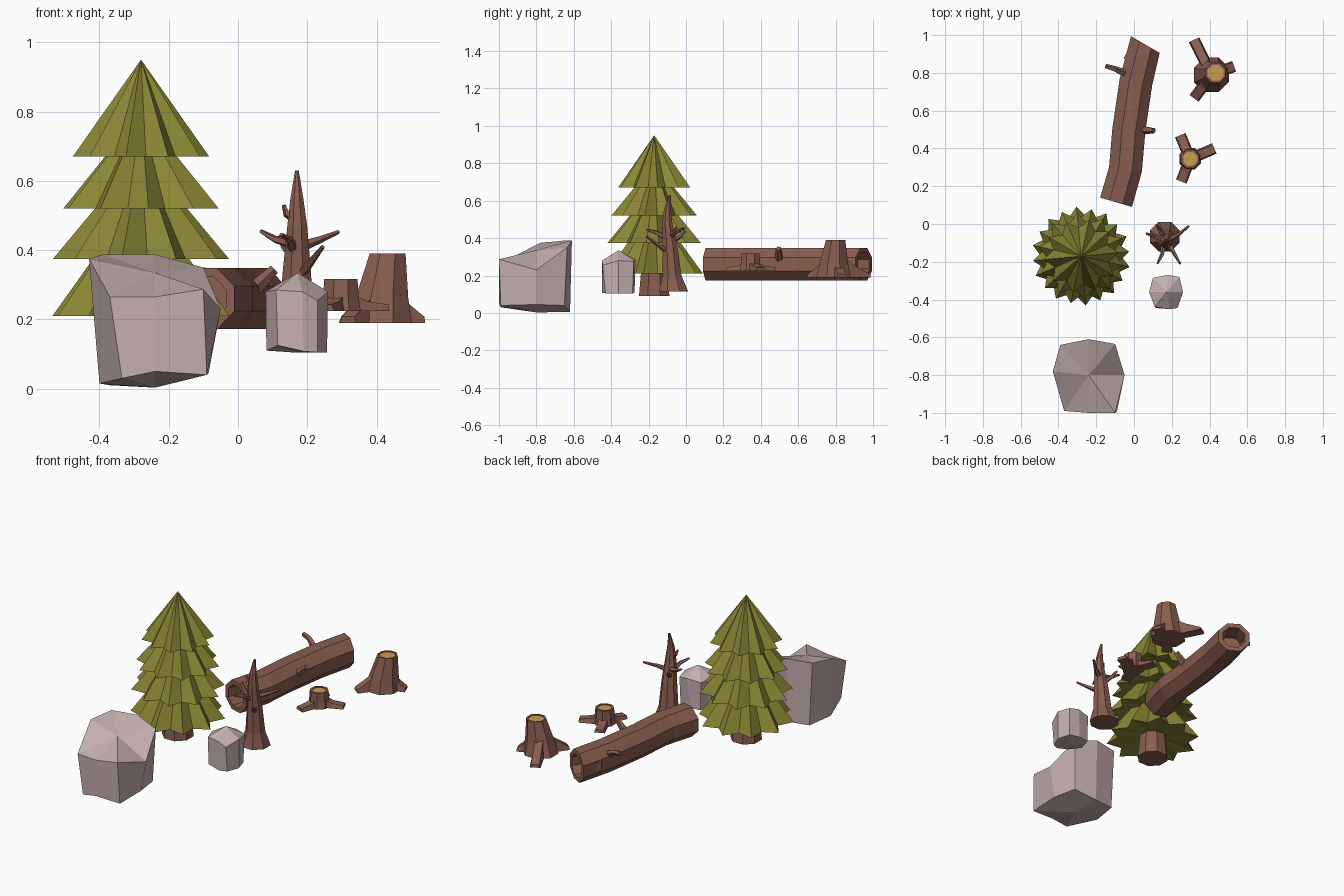
import bpy, bmesh, math
from mathutils import Vector


def material(name, rgb):
    m = bpy.data.materials.new(name)
    m.diffuse_color = (*rgb, 1)
    return m


GREEN = material("needles", (0.25, 0.235, 0.035))
BARK = material("bark", (0.25, 0.11, 0.08))
CUT = material("cut_wood", (0.60, 0.34, 0.09))
STONE = material("stone", (0.56, 0.43, 0.43))


def loft(name, rings, mat, top=None, bottom=None):
    """Skin rings of equal length; ends are flat, or fans to a point."""
    bm = bmesh.new()
    rows = [[bm.verts.new(p) for p in r] for r in rings]
    n = len(rows[0])
    for a, b in zip(rows, rows[1:]):
        for i in range(n):
            j = (i + 1) % n
            bm.faces.new((a[i], a[j], b[j], b[i]))
    for row, tip in ((rows[0], bottom), (rows[-1], top)):
        if tip is None:
            bm.faces.new(row)
        else:
            v = bm.verts.new(tip)
            for i in range(n):
                bm.faces.new((row[i], row[(i + 1) % n], v))
    bmesh.ops.recalc_face_normals(bm, faces=bm.faces)
    me = bpy.data.meshes.new(name)
    bm.to_mesh(me)
    bm.free()
    me.materials.append(mat)
    ob = bpy.data.objects.new(name, me)
    bpy.context.collection.objects.link(ob)
    return ob


def ring(c, r, n=8, axis=(0, 0, 1), turn=0.5):
    q = Vector(axis).to_track_quat('Z', 'Y')
    return [Vector(c) + q @ Vector((r * math.cos((i + turn) * math.tau / n),
                                    r * math.sin((i + turn) * math.tau / n), 0))
            for i in range(n)]


def branch(name, path, radii, n=5):
    pts = [Vector(p) for p in path]
    rings = []
    for i, p in enumerate(pts):
        d = pts[min(i + 1, len(pts) - 1)] - pts[max(i - 1, 0)]
        rings.append(ring(p, radii[i], n, d))
    return loft(name, rings, BARK)


# Pine: trunk and four star-edged tiers
px, py = -0.28, -0.17
loft("pine_trunk", [ring((px, py, 0.09), 0.088), ring((px, py, 0.4), 0.06)], BARK)
N = 10
for k, (tip, rim, rad) in enumerate([(0.95, 0.67, 0.198), (0.80, 0.52, 0.23),
                                     (0.68, 0.375, 0.255), (0.57, 0.21, 0.262)]):
    star = []
    for i in range(2 * N):
        a = (i + k + 0.3) * math.pi / N
        r = rad * (1 if i % 2 == 0 else 0.76)
        star.append((px + r * math.cos(a), py + r * math.sin(a), rim))
    loft(f"pine_tier_{k + 1}", [star], GREEN, top=(px, py, tip),
         bottom=(px, py, rim + 0.03))

# Dead tree
trunk = [(0.163, -0.067, 0.115), (0.168, -0.075, 0.2), (0.17, -0.085, 0.35),
         (0.171, -0.1, 0.47), (0.17, -0.1, 0.55), (0.17, -0.085, 0.63)]
loft("dead_trunk", [ring(p, r) for p, r in
                    zip(trunk, (0.085, 0.055, 0.043, 0.031, 0.02, 0.006))], BARK)
twigs = [
    [(0.16, -0.08, 0.42), (0.11, -0.07, 0.43), (0.065, -0.05, 0.455)],
    [(0.18, -0.085, 0.41), (0.235, -0.055, 0.43), (0.29, -0.01, 0.453)],
    [(0.18, -0.10, 0.33), (0.21, -0.15, 0.365), (0.245, -0.21, 0.41)],
    [(0.16, -0.10, 0.40), (0.15, -0.16, 0.43), (0.125, -0.21, 0.445)],
    [(0.17, -0.1, 0.49), (0.14, -0.105, 0.505), (0.132, -0.11, 0.53)],
    [(0.165, -0.08, 0.38), (0.135, -0.03, 0.41), (0.12, -0.005, 0.44)]]
for i, t in enumerate(twigs):
    branch(f"dead_twig_{i + 1}", t, (0.017, 0.011, 0.006))

# Fallen log, hollowed at both ends
axis = [Vector(v) for v in [(-0.095, 0.115, 0.26), (-0.045, 0.29, 0.26),
                            (-0.027, 0.5, 0.26), (0.01, 0.75, 0.26), (0.06, 0.95, 0.26)]]
tang = [Vector(v).normalized() for v in [(0.28, 0.96, 0), (0.15, 1, 0), (0.1, 1, 0),
                                         (0.2, 1, 0), (0.5, 0.86, 0)]]
shell = [ring(c, 0.095, axis=t) for c, t in zip(axis, tang)]
front_hole = [ring(axis[0] + tang[0] * d, 0.068, axis=tang[0]) for d in (0.12, 0)]
back_hole = [ring(axis[-1] - tang[-1] * d, 0.068, axis=tang[-1]) for d in (0, 0.12)]
loft("fallen_log", front_hole + shell + back_hole, BARK)
branch("log_stub_left", [(-0.03, 0.79, 0.29), (-0.10, 0.82, 0.335), (-0.15, 0.835, 0.345)],
       (0.022, 0.016, 0.013))
branch("log_stub_right", [(0.0, 0.5, 0.26), (0.06, 0.497, 0.30), (0.105, 0.495, 0.345)],
       (0.028, 0.022, 0.015))


# Stumps: flared body, sunken cut face, three wedge roots
def stump(name, x, y, z, body, cut, roots, rise):
    rings = [ring((x + dx, y + dy, z + h), r) for dx, dy, h, r in body]
    dx, dy, h, r = body[-1]
    rings.append(ring((x + dx, y + dy, z + h), cut))
    loft(name + "_body", rings + [ring((x + dx, y + dy, z + h - 0.012), cut)], BARK)
    loft(name + "_cut_face", [ring((x + dx, y + dy, z + h - 0.015), cut),
                              ring((x + dx, y + dy, z + h - 0.004), cut)], CUT)
    for i, (tx, ty) in enumerate(roots):
        c, tip = Vector((x, y, z)), Vector((tx, ty, z))
        d = (tip - c).normalized()
        s = Vector((-d.y, d.x, 0)) * 0.03
        up = Vector((0, 0, 1))
        mid = c.lerp(tip, 0.55)
        sections = [[p - s, p + s, p + s * 0.75 + up * hh, p - s * 0.75 + up * hh]
                    for p, hh in ((c, rise), (mid, rise * 0.45), (tip, 0.018))]
        loft(f"{name}_root_{i + 1}", sections, BARK)


stump("tall_stump", 0.41, 0.79, 0.19,
      [(0, 0, 0, 0.1), (0.005, 0, 0.07, 0.083), (0.022, 0.01, 0.2, 0.056)], 0.045,
      [(0.318, 0.975), (0.53, 0.835), (0.318, 0.665)], 0.14)
stump("short_stump", 0.297, 0.345, 0.225,
      [(0, 0, 0, 0.062), (0, 0, 0.035, 0.056), (0, 0, 0.092, 0.052)], 0.039,
      [(0.245, 0.47), (0.425, 0.4), (0.25, 0.225)], 0.06)

# Boulders: eight-sided, uneven rims
loft("large_boulder", [
    [(-0.335, -0.99, 0.03), (-0.24, -1.0, 0.05), (-0.09, -0.99, 0.04), (-0.085, -0.8, 0.045),
     (-0.11, -0.65, 0.04), (-0.24, -0.62, 0.005), (-0.37, -0.64, 0.01), (-0.40, -0.8, 0.015)],
    [(-0.37, -0.99, 0.265), (-0.24, -1.0, 0.265), (-0.1, -1.0, 0.287), (-0.05, -0.8, 0.23),
     (-0.1, -0.635, 0.35), (-0.24, -0.61, 0.388), (-0.39, -0.64, 0.388), (-0.43, -0.78, 0.375)]],
    STONE, top=(-0.24, -0.8, 0.335), bottom=(-0.24, -0.8, 0.003))
loft("small_boulder", [
    [(0.115, -0.445, 0.125), (0.19, -0.45, 0.108), (0.23, -0.43, 0.105), (0.257, -0.36, 0.105),
     (0.235, -0.285, 0.105), (0.17, -0.275, 0.11), (0.105, -0.285, 0.11), (0.082, -0.36, 0.11)],
    [(0.11, -0.44, 0.285), (0.185, -0.45, 0.28), (0.23, -0.445, 0.255), (0.26, -0.36, 0.28),
     (0.24, -0.28, 0.275), (0.18, -0.27, 0.285), (0.1, -0.285, 0.275), (0.08, -0.36, 0.28)]],
    STONE, top=(0.172, -0.36, 0.335), bottom=(0.17, -0.36, 0.104))
